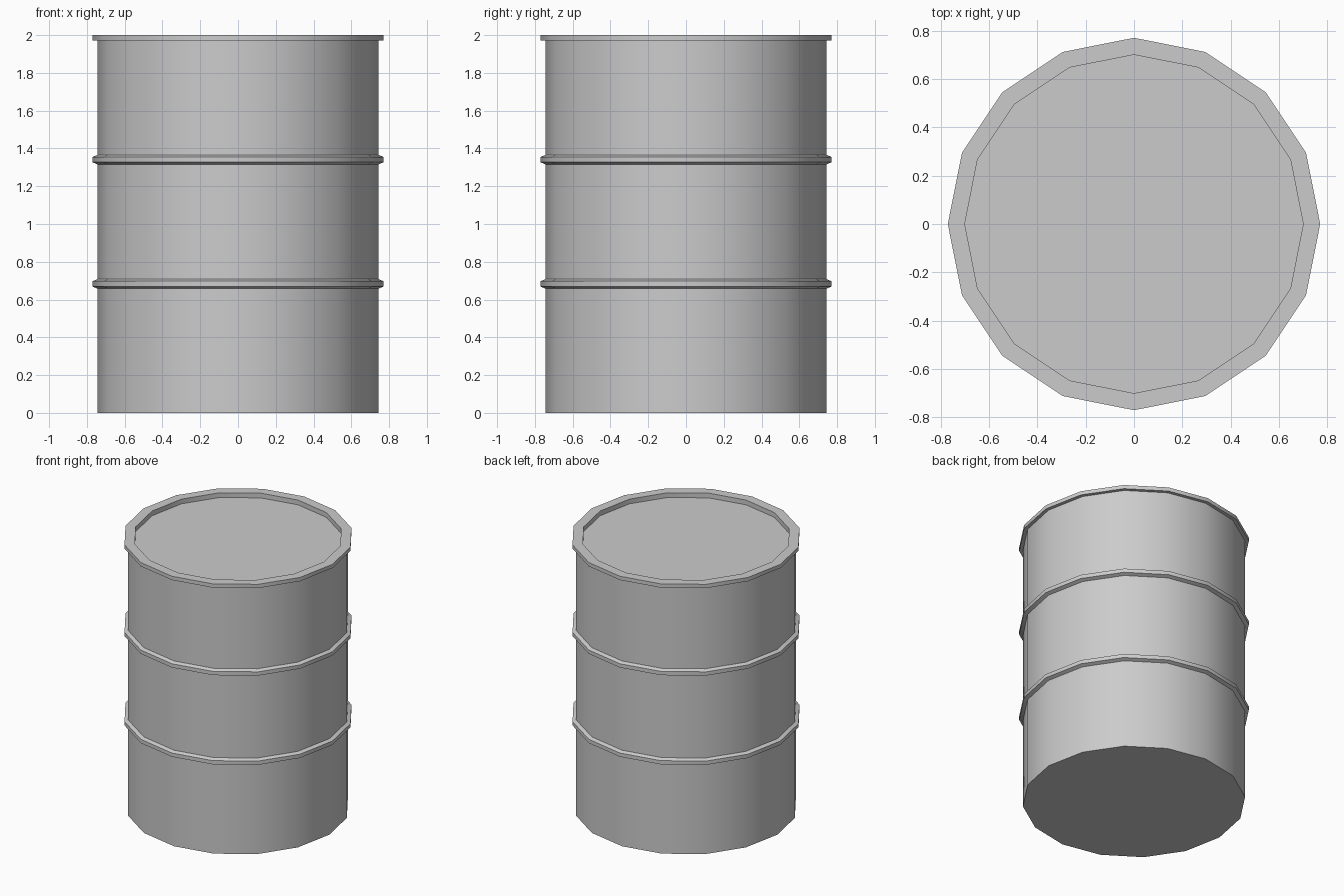
import bpy, bmesh, math

if "Cube" in bpy.data.objects:
    bpy.data.objects.remove(bpy.data.objects["Cube"])

SIDES = 16
BODY_R, RIM_R, LID_R = 0.745, 0.77, 0.70


def lathe(name, profile):
    """Revolve (radius, z) points around z and cap both ends."""
    bm = bmesh.new()
    rings = []
    for r, z in profile:
        rings.append([bm.verts.new((r * math.cos(2 * math.pi * i / SIDES),
                                    r * math.sin(2 * math.pi * i / SIDES), z))
                      for i in range(SIDES)])
    for a, b in zip(rings, rings[1:]):
        for i in range(SIDES):
            j = (i + 1) % SIDES
            bm.faces.new((a[i], a[j], b[j], b[i]))
    bm.faces.new(rings[0][::-1])
    bm.faces.new(rings[-1])
    bmesh.ops.recalc_face_normals(bm, faces=bm.faces[:])
    mesh = bpy.data.meshes.new(name)
    bm.to_mesh(mesh)
    bm.free()
    obj = bpy.data.objects.new(name, mesh)
    bpy.context.collection.objects.link(obj)
    bpy.context.view_layer.objects.active = obj
    obj.select_set(True)
    bpy.ops.object.shade_smooth_by_angle(angle=math.radians(30))
    obj.select_set(False)
    return obj


# Wall from the base up, with two raised hoops
profile = [(BODY_R, 0)]
for z in (0.683, 1.341):
    profile += [(BODY_R, z - 0.025), (RIM_R, z - 0.014),
                (RIM_R, z + 0.014), (BODY_R, z + 0.025)]

# Overhanging top rim and recessed lid
profile += [(BODY_R, 1.972), (RIM_R, 1.972), (RIM_R, 2.0),
            (LID_R, 2.0), (LID_R, 1.965)]

lathe("barrel", profile)
